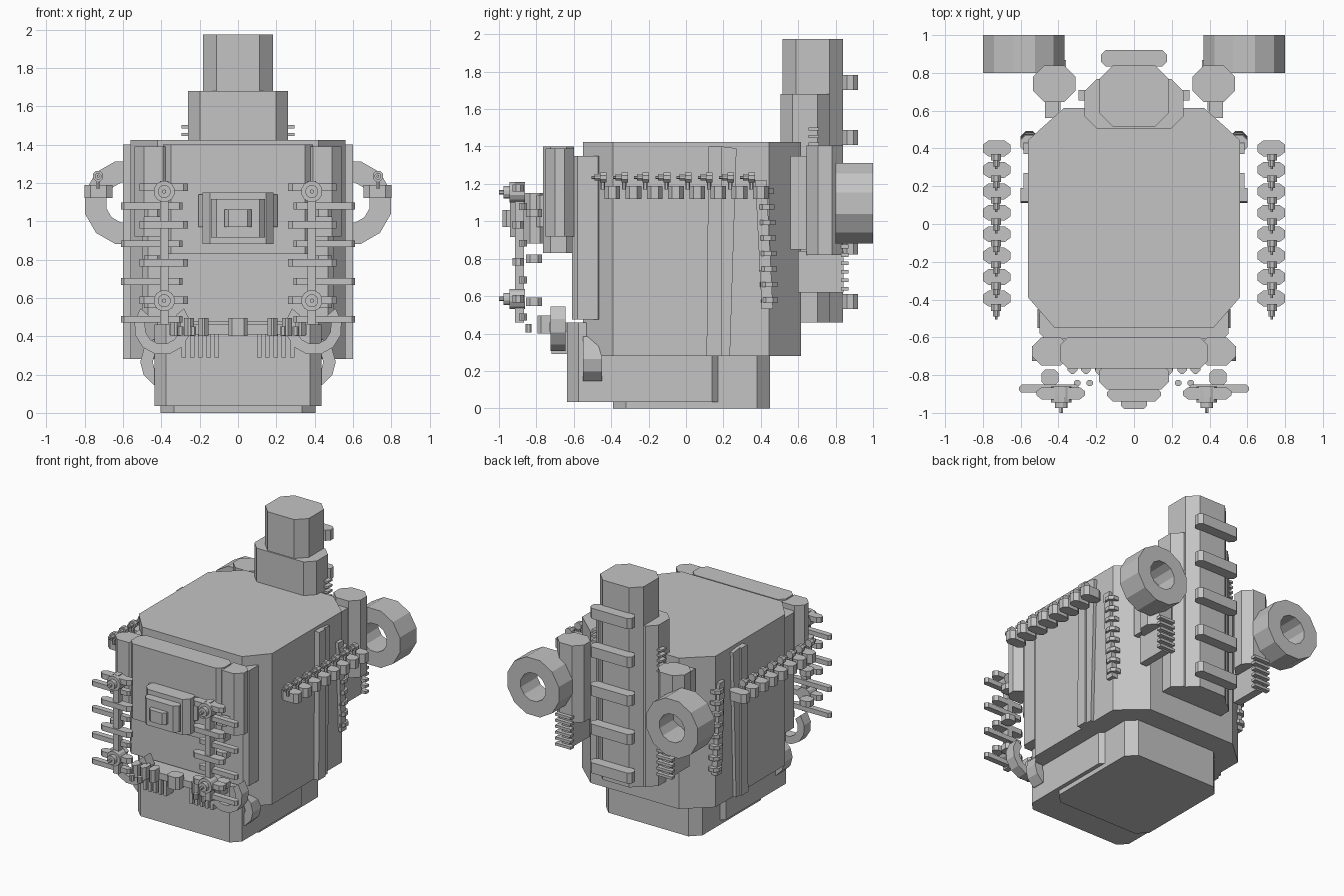
import bpy, bmesh, math
from mathutils import Vector

if "Cube" in bpy.data.objects:
    bpy.data.objects.remove(bpy.data.objects["Cube"])

grey = bpy.data.materials.new("plain grey")
grey.diffuse_color = (0.55, 0.55, 0.55, 1)
grey.use_nodes = True
grey.node_tree.nodes["Principled BSDF"].inputs["Base Color"].default_value = grey.diffuse_color


def extrude(name, faces, axis, a, b):
    """Extrude flat polygons along an axis; points are (x,y), (x,z) or (y,z)."""
    place = {'z': lambda p: (p[0], p[1], a),
             'y': lambda p: (p[0], a, p[1]),
             'x': lambda p: (a, p[0], p[1])}[axis]
    bm = bmesh.new()
    for f in faces:
        bm.faces.new([bm.verts.new(place(p)) for p in f])
    bmesh.ops.remove_doubles(bm, verts=bm.verts, dist=1e-5)
    ret = bmesh.ops.extrude_face_region(bm, geom=bm.faces[:])
    shift = Vector([b - a if c == axis else 0 for c in 'xyz'])
    bmesh.ops.translate(bm, vec=shift,
                        verts=[g for g in ret['geom'] if isinstance(g, bmesh.types.BMVert)])
    bmesh.ops.recalc_face_normals(bm, faces=bm.faces)
    me = bpy.data.meshes.new(name)
    bm.to_mesh(me)
    bm.free()
    me.materials.append(grey)
    ob = bpy.data.objects.new(name, me)
    bpy.context.collection.objects.link(ob)
    return ob


def block(name, x, y, z, front=(0, 0), back=None):
    """Box with chamfered vertical corners, separate for front and back."""
    x0, x1 = sorted(x)
    y0, y1 = y
    fx, fy = front
    bx, by = back or front
    if fx == 0:
        pts = [(x0, y0), (x1, y0), (x1, y1), (x0, y1)]
    else:
        pts = [(x0 + fx, y0), (x1 - fx, y0), (x1, y0 + fy), (x1, y1 - by),
               (x1 - bx, y1), (x0 + bx, y1), (x0, y1 - by), (x0, y0 + fy)]
    return extrude(name, [pts], 'z', *z)


def disc(name, u, v, r, axis, a, b, n=12):
    pts = [(u + r * math.cos(math.tau * (i + .5) / n),
            v + r * math.sin(math.tau * (i + .5) / n)) for i in range(n)]
    return extrude(name, [pts], axis, a, b)


def ring(name, cx, cz, ro, ri, y0, y1, a0=0, a1=360, n=12):
    def at(r, i):
        t = math.radians(a0 + (a1 - a0) * i / n)
        return (cx + r * math.cos(t), cz + r * math.sin(t))
    quads = [[at(ro, i), at(ro, i + 1), at(ri, i + 1), at(ri, i)] for i in range(n)]
    return extrude(name, quads, 'y', y0, y1)


# Main body and base
block("body", (-.56, .56), (-.55, .615), (.28, 1.425), (.14, .16), (.19, .17))
block("base_front", (-.435, .435), (-.635, .20), (.035, .46), (.06, .06))
block("base_rear", (-.405, .405), (-.39, .45), (0, .3), (.07, .07))

# Front armour slabs
block("front_inner_slab", (-.5, .5), (-.61, -.44), (.475, 1.35), (.03, .03))
block("front_slab", (-.39, .39), (-.765, -.6), (.83, 1.40), (.04, .04))

# Stepped box in the middle of the front
block("front_box_back", (-.205, .205), (-.80, -.74), (.97, 1.14), (.02, .02))
block("front_box", (-.185, .185), (-.875, -.74), (.88, 1.15), (.04, .04))
block("front_box_step", (-.142, .142), (-.94, -.86), (.915, 1.115), (.03, .03))
block("front_box_knob", (-.07, .07), (-.98, -.92), (.97, 1.06), (.02, .02))

# Lower front grille with hanging blocks
block("grille_bar", (-.36, .36), (-.73, -.6), (.41, .46))
for x in (0, -.18, .18, -.255, .255, -.325, .325):
    w = .05 if x == 0 else .026
    block("grille_block", (x - w, x + w), (-.795, -.70), (.40, .495), (.02, .02))
for s in (-1, 1):
    for i in range(5):
        x = s * (.11 + .043 * i)
        block("grille_slat", (x - .012, x + .012), (-.72, -.62), (.29, .43))

# Rear column, its shoulder and the rungs
block("rear_column", (-.183, .183), (.515, .84), (.46, 1.975), (.072, .072))
block("column_shoulder", (-.262, .262), (.505, .768), (.46, 1.68), (.065, .065))
for i in range(5):
    z = .57 + .293 * i
    block("rear_rung", (-.175, .175), (.835, .92), (z - .04, z + .04), (.025, .025))

# Everything that is mirrored left and right
for s in (-1, 1):
    # front corner column
    block("front_corner_column", (s * .34, s * .54), (-.75, -.6), (.92, 1.39), (.05, .05))

    # leaning fin on the body side
    extrude("side_fin", [[(.12, 1.40), (.19, 1.40), (.19, .28), (.11, .28)]], 'x', s * .5, s * .6)
    extrude("side_fin_rear", [[(.19, 1.40), (.27, 1.39), (.235, .28), (.19, .28)]],
            'x', s * .5, s * .585)

    # hooks at the lower front
    ring("front_hook", s * .395, .45, .148, .092, -.725, -.645, 140, 400, 9)
    ring("base_hook", s * .375, .265, .135, .07, -.55, -.45)

    # rear canister, round wheel and thin slats
    block("rear_canister", (s * .31, s * .535), (.645, .84), (.82, 1.405), (.06, .06))
    ring("rear_wheel", s * .583, 1.097, .223, .108, .80, 1.0, 15, 375, 12)
    block("canister_neck", (s * .40, s * .47), (.56, .66), (.85, 1.35))
    block("slat_holder", (s * .39, s * .45), (.60, .842), (.62, .84))
    for i in range(6):
        z = .63 + .045 * i
        block("canister_slat", (s * .36, s * .49), (.83, .868), (z, z + .02))
    for i in range(5):
        z = 1.485 - .04 * i
        block("shoulder_slat", (s * .25, s * .295), (.655, .71), (z, z + .016))

    # side rail made of segments, each with a small knob
    for i in range(8):
        y = .40 - .1135 * i
        block("rail_segment", (s * .655, s * .80), (y - .042, y + .042), (1.12, 1.19),
              (.03, .022))
        k = y - .05
        disc("rail_knob", s * .73, 1.235, .029, 'y', k - .015, k + .02, 8)
        disc("rail_knob_neck", s * .73, 1.235, .018, 'y', k - .045, k - .015, 8)
        disc("rail_knob_tip", s * .73, 1.235, .008, 'y', k - .06, k - .045, 6)
        disc("rail_knob_stem", s * .73, k, .012, 'z', 1.17, 1.22, 6)

    # leaning pole with clamps at the rear corner
    extrude("corner_pole", [[(.37, 1.22), (.43, 1.22), (.465, .53), (.405, .53)]],
            'x', s * .53, s * .585)
    for i in range(8):
        z = 1.16 - .083 * i
        disc("corner_clamp", s * .555, .425 + .003 * i, .05, 'z', z - .014, z + .014, 8)

    # ladder in front of the chest
    x = s * .385
    block("ladder_post", (x - .022, x + .022), (-.915, -.865), (.46, 1.21))
    for i in range(8):
        z = 1.178 - .0985 * i
        if i % 2:
            block("ladder_wide_rung", (s * .29, s * .61), (-.893, -.85), (z - .018, z + .018),
                  (.015, .015))
        else:
            block("ladder_rung", (s * .26, s * .515), (-.928, -.865), (z - .02, z + .02),
                  (.025, .02))
    for z in (1.045, .80, .57):
        block("ladder_stub", (s * .40, s * .49), (-.855, -.77), (z - .022, z + .022), (.02, .02))
    for z in (1.155, .585):
        disc("ladder_cap", x, z, .056, 'y', -.945, -.86)
        disc("ladder_cap_ring", x, z, .034, 'y', -.975, -.94)
        disc("ladder_cap_tip", x, z, .012, 'y', -1.0, -.97, 6)
    for px in (.235, .30):
        disc("small_post", s * px, -.842, .018, 'z', .405, .45, 8)
